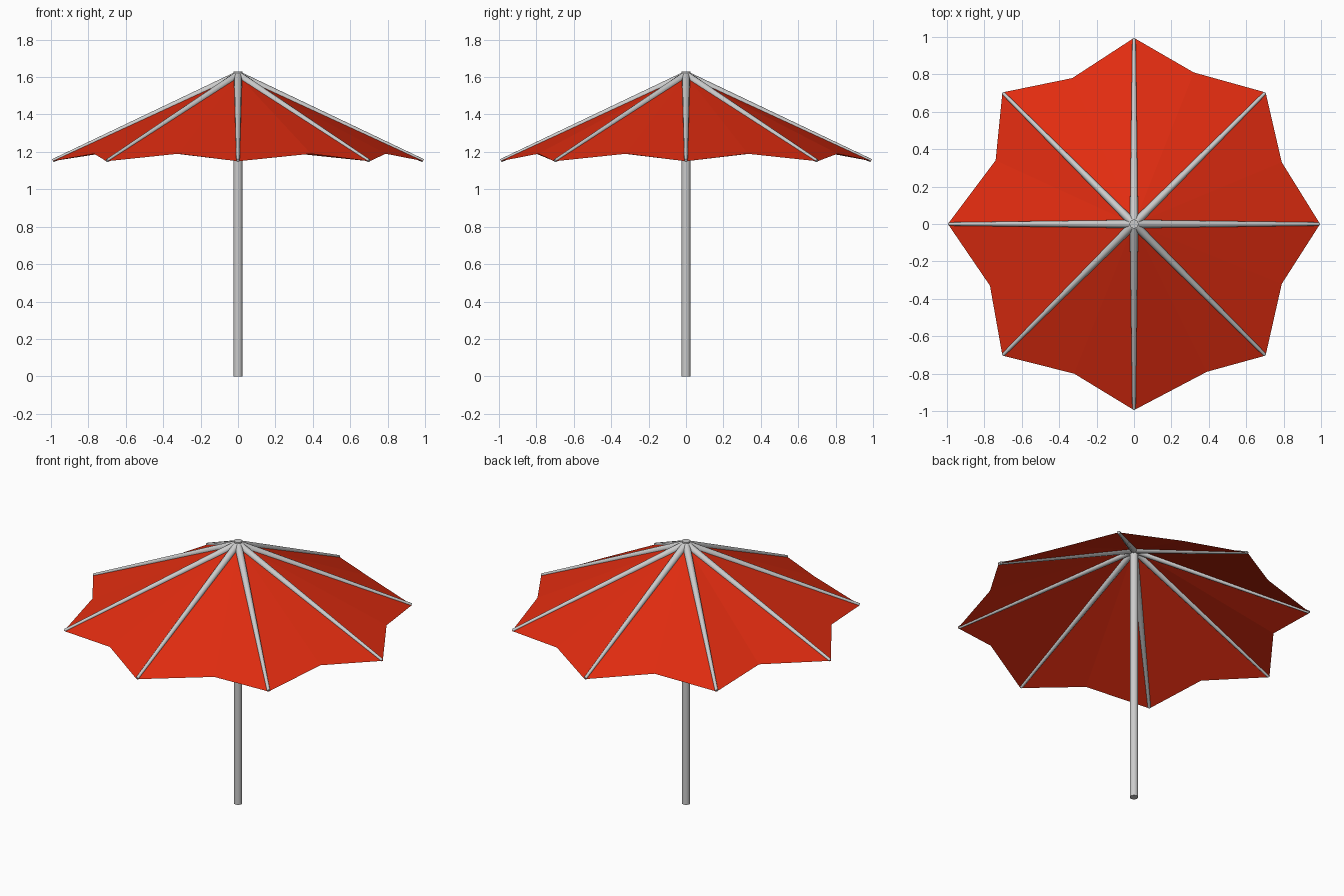
import bpy, bmesh
from math import cos, sin, pi
from mathutils import Vector

if "Cube" in bpy.data.objects:
    bpy.data.objects.remove(bpy.data.objects["Cube"])

APEX = Vector((0, 0, 1.61))
TIP_R, TIP_Z, RIBS = 0.995, 1.15, 8
# free edge between ribs, counter-clockwise from +x (x, y)
NOTCHES = [(0.79, 0.33), (0.32, 0.81), (-0.33, 0.78), (-0.74, 0.34),
           (-0.77, -0.33), (-0.32, -0.80), (0.39, -0.79), (0.79, -0.32)]


def tip(i, r=TIP_R, z=TIP_Z):
    a = 2 * pi * i / RIBS
    return Vector((r * cos(a), r * sin(a), z))


def rod(name, start, end, r1, r2, sides):
    """Smooth, possibly tapered, capped rod between two points."""
    d = end - start
    bpy.ops.mesh.primitive_cone_add(vertices=sides, radius1=r1, radius2=r2,
                                    depth=d.length, location=(start + end) / 2)
    ob = bpy.context.object
    ob.name = name
    ob.rotation_euler = d.to_track_quat('Z', 'Y').to_euler()
    bpy.ops.object.shade_smooth_by_angle()
    return ob


# pole
rod("pole", Vector((0, 0, 0)), Vector((0, 0, 1.63)), 0.024, 0.024, 16)

# tapered ribs along the canopy creases
for i in range(RIBS):
    rod(f"rib_{i + 1}", APEX, tip(i, 0.99, TIP_Z + 0.003), 0.022, 0.009, 12)

# fabric canopy: a fan of flat triangles around the apex
bm = bmesh.new()
top = bm.verts.new(APEX)
rim = []
for i, (x, y) in enumerate(NOTCHES):
    rim.append(bm.verts.new(tip(i)))
    rim.append(bm.verts.new((x, y, 1.19)))
for a, b in zip(rim, rim[1:] + rim[:1]):
    bm.faces.new((top, a, b))
mesh = bpy.data.meshes.new("canopy")
bm.to_mesh(mesh)
bm.free()
canopy = bpy.data.objects.new("canopy", mesh)
bpy.context.collection.objects.link(canopy)

red = bpy.data.materials.new("red_fabric")
red.diffuse_color = (0.75, 0.025, 0.005, 1)
red.use_nodes = True
red.node_tree.nodes["Principled BSDF"].inputs["Base Color"].default_value = red.diffuse_color
mesh.materials.append(red)
